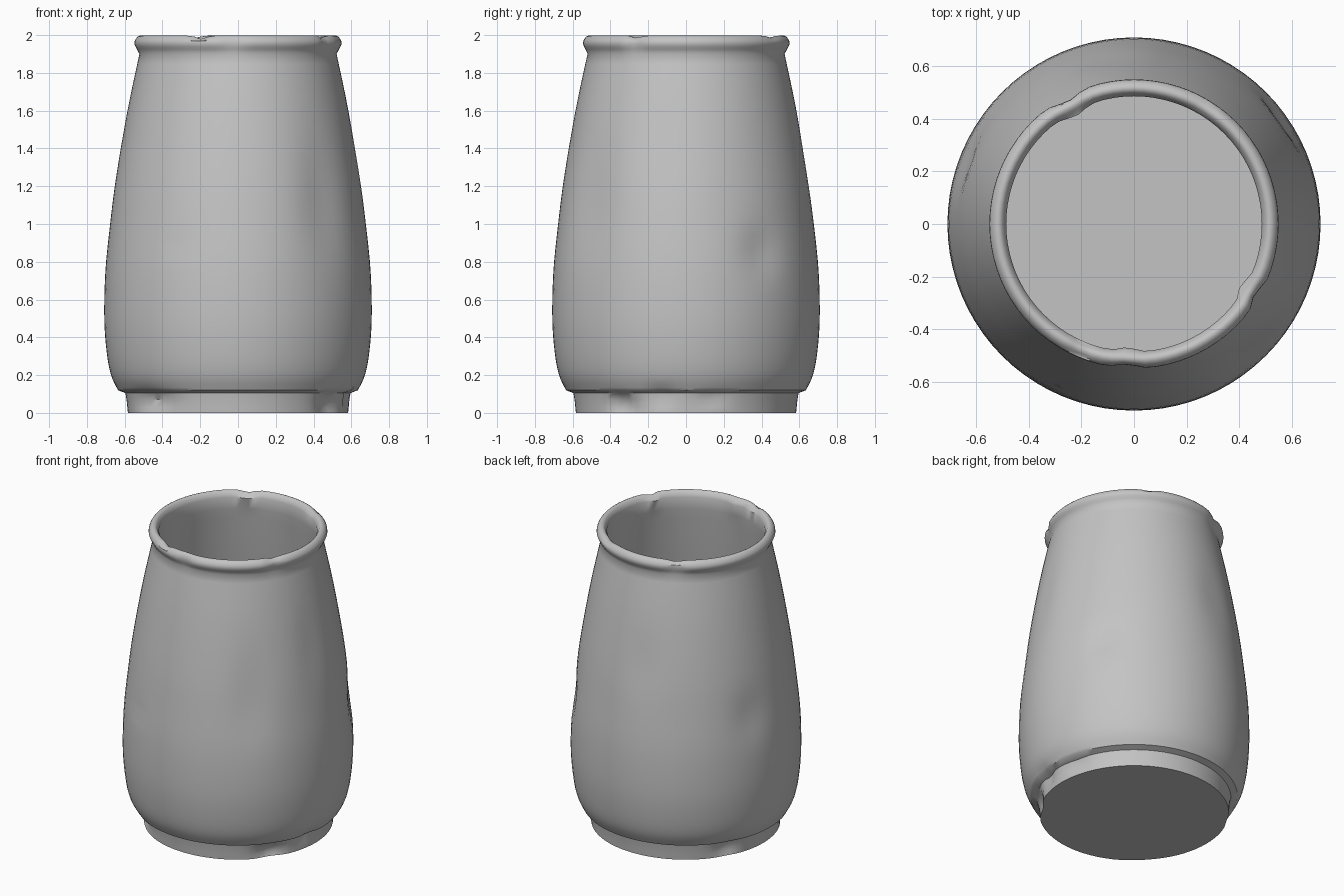
import bpy, bmesh, math

cube = bpy.data.objects.get("Cube")
if cube:
    bpy.data.objects.remove(cube, do_unlink=True)

SEGMENTS = 80

stone = bpy.data.materials.new("grey stone")
stone.use_nodes = True
GREY = (0.55, 0.55, 0.55, 1)
stone.diffuse_color = GREY
stone.node_tree.nodes["Principled BSDF"].inputs["Base Color"].default_value = GREY


def smooth_curve(points, steps):
    """Catmull-Rom curve through (radius, height) points."""
    pts = [points[0]] + points + [points[-1]]
    out = []
    for a, b, c, d in zip(pts, pts[1:], pts[2:], pts[3:]):
        for s in range(steps):
            t = s / steps
            out.append(tuple(
                q + t / 2 * (r - p + t * (2*p - 5*q + 4*r - w + t * (3*(q - r) + w - p)))
                for p, q, r, w in zip(a, b, c, d)))
    return out + [points[-1]]


# Profile sections, from the foot up the outside and down the inside
foot = [(0.583, 0), (0.586, 0.03), (0.59, 0.07), (0.596, 0.105)]
body = smooth_curve([(0.635, 0.12), (0.672, 0.2), (0.695, 0.32), (0.708, 0.5),
                     (0.702, 0.75), (0.677, 1.0), (0.645, 1.25), (0.585, 1.6),
                     (0.522, 1.9)], 4)
rim = smooth_curve([(0.535, 1.925), (0.549, 1.955), (0.54, 1.982), (0.52, 1.997),
                    (0.50, 1.99), (0.485, 1.96)], 2)
inside = smooth_curve([(0.49, 1.88), (0.53, 1.6), (0.585, 1.25), (0.63, 0.9),
                       (0.645, 0.5), (0.61, 0.22), (0.56, 0.12)], 3)
profile = foot + body + rim + inside

# Wear: angle in degrees, height, half-widths (degrees, height), depth
DENTS = [
    (-118, 0.90, 6, 0.03, 0.012), (-48, 1.10, 11, 0.30, 0.018),
    (35, 0.85, 9, 0.12, 0.022), (-10, 1.35, 8, 0.25, 0.008),
    (160, 0.95, 9, 0.15, 0.015), (100, 1.3, 10, 0.2, 0.01),
    (-140, 0.07, 14, 0.05, 0.035), (-35, 0.04, 8, 0.05, 0.04),
    (-12, 0.09, 5, 0.05, 0.025), (14, 0.08, 7, 0.03, 0.02),
    (150, 0.06, 6, 0.05, 0.03),
    (-30, 1.96, 4, 0.04, 0.02), (-93, 1.96, 5, 0.04, 0.016),
    (118, 1.96, 6, 0.04, 0.02),
]
# Rim chips: angle, half-width, drop
CHIPS = [(-112, 4, 0.018), (-30, 3, 0.015), (118, 5, 0.015), (60, 5, 0.01)]


def angle_gap(a, b):
    return (a - b + 180) % 360 - 180


def weathered(angle, r, z, outer):
    if outer:
        for a, h, wa, wh, depth in DENTS:
            r -= depth * math.exp(-(angle_gap(angle, a) / wa)**2 - ((z - h) / wh)**2)
    if z > 1.97:
        for a, w, drop in CHIPS:
            z -= drop * math.exp(-(angle_gap(angle, a) / w)**2)
    t = math.radians(angle)
    return r * math.cos(t), r * math.sin(t), z


# Jar: one closed lathed shell with foot, lip and hollow inside
bm = bmesh.new()
outer_count = len(foot) + len(body) + len(rim)
rings = [[bm.verts.new(weathered(360 * i / SEGMENTS, r, z, k < outer_count))
          for i in range(SEGMENTS)] for k, (r, z) in enumerate(profile)]
for low, high in zip(rings, rings[1:]):
    for i in range(SEGMENTS):
        j = (i + 1) % SEGMENTS
        bm.faces.new((low[i], low[j], high[j], high[i]))
bm.faces.new(rings[0][::-1])   # underside
bm.faces.new(rings[-1])        # inside floor
bmesh.ops.recalc_face_normals(bm, faces=bm.faces)

mesh = bpy.data.meshes.new("jar")
bm.to_mesh(mesh)
bm.free()
mesh.materials.append(stone)
jar = bpy.data.objects.new("jar", mesh)
bpy.context.collection.objects.link(jar)
bpy.ops.object.select_all(action='DESELECT')
jar.select_set(True)
bpy.context.view_layer.objects.active = jar
bpy.ops.object.shade_smooth_by_angle(angle=math.radians(40))
